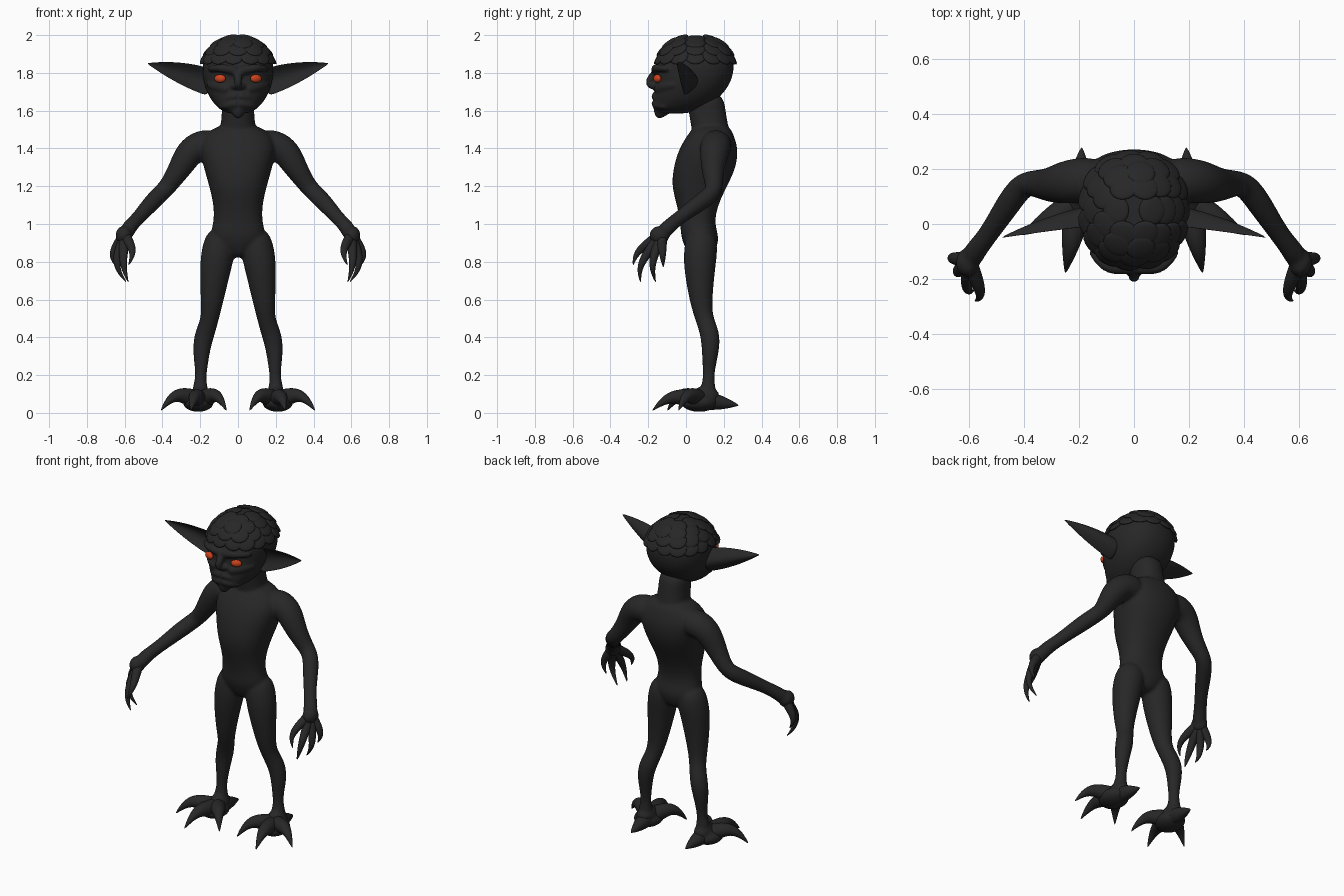
import bpy, bmesh, math
from mathutils import Vector, Matrix

cube = bpy.data.objects.get("Cube")
if cube:
    bpy.data.objects.remove(cube, do_unlink=True)


def material(name, colour):
    mat = bpy.data.materials.new(name)
    mat.use_nodes = True
    mat.diffuse_color = (*colour, 1)
    shader = mat.node_tree.nodes["Principled BSDF"]
    shader.inputs["Base Color"].default_value = (*colour, 1)
    shader.inputs["Roughness"].default_value = 0.8
    return mat


SKIN = material("charcoal skin", (0.02, 0.02, 0.02))
EYE = material("ember orange", (0.6, 0.055, 0.012))


def circle(count, power=1):
    """Cosine and sine pairs around one turn; a power under one squares it off."""
    def shaped(value):
        return math.copysign(abs(value) ** power, value)
    angles = [math.tau * step / count for step in range(count)]
    return [(shaped(math.cos(angle)), shaped(math.sin(angle))) for angle in angles]


def loft(bm, rings):
    """Bridge closed rings of points and cap both ends."""
    loops = [[bm.verts.new(point) for point in ring] for ring in rings]
    for lower, upper in zip(loops, loops[1:]):
        for i in range(len(lower)):
            bm.faces.new((lower[i - 1], lower[i], upper[i], upper[i - 1]))
    bm.faces.new(loops[0][::-1])
    bm.faces.new(loops[-1])


def stack(bm, sections):
    """Loft level, slightly squared ellipses given as (y, z, half width, half depth)."""
    loft(bm, [[(width * c, y + depth * s, z) for c, s in circle(16, SQUARE)]
              for y, z, width, depth in sections])


SQUARE = 0.87


def tube(bm, path, side):
    """Round limb through (x, y, z, radius)."""
    points = [Vector((side * x, y, z)) for x, y, z, radius in path]
    rings, across = [], None
    for i, point in enumerate(points):
        along = (points[min(i + 1, len(points) - 1)] - points[max(i - 1, 0)]).normalized()
        if across is None:
            across = along.orthogonal()
        across = (across - along * across.dot(along)).normalized()
        other = along.cross(across)
        radius = path[i][-1] * 1.07
        rings.append([point + radius * (across * c + other * s) for c, s in circle(10)])
    loft(bm, rings)


def bow(bm, side, base, tip, bulge, radius, end_radius=0.002):
    """Tapering tube from base to tip, bent towards its end by the bulge."""
    path, steps = [], 5
    for step in range(steps + 1):
        t = step / steps
        bend = math.sin(math.pi * t ** 1.4)
        point = Vector(base).lerp(Vector(tip), t) + Vector(bulge) * bend
        path.append((*point, end_radius + (radius - end_radius) * (1 - t * t)))
    tube(bm, path, side)


def ball(bm, center, size, turn=Matrix.Identity(3)):
    place = Matrix.Translation(center) @ turn.to_4x4() @ Matrix.Diagonal((*size, 1))
    bmesh.ops.create_uvsphere(bm, u_segments=16, v_segments=10, radius=1, matrix=place)


def finish(name, bm, mat, subsurf=2, voxel=0):
    """Turn the bmesh into a smooth object, optionally fused into one skin."""
    bmesh.ops.recalc_face_normals(bm, faces=bm.faces)
    for face in bm.faces:
        face.smooth = True
    mesh = bpy.data.meshes.new(name)
    bm.to_mesh(mesh)
    bm.free()
    mesh.materials.append(mat)
    obj = bpy.data.objects.new(name, mesh)
    bpy.context.collection.objects.link(obj)
    if subsurf:
        mod = obj.modifiers.new("round", "SUBSURF")
        mod.levels = mod.render_levels = subsurf
    if voxel:
        mod = obj.modifiers.new("fuse", "REMESH")
        mod.mode = "VOXEL"
        mod.voxel_size = voxel
        mod.use_smooth_shade = True
        mod = obj.modifiers.new("soften", "SMOOTH")
        mod.iterations = 3


def skull_section(angle):
    """Level ellipse of the skull: egg-shaped, drawn forward at the chin."""
    rise, spread = math.sin(angle), math.cos(angle)
    jaw = min(rise, 0)
    height = 0.18 if rise > 0 else 0.25
    return 0.05 - 0.13 * jaw * jaw, 1.82 + height * rise, 0.195 * spread, 0.21 * spread ** 0.7


# Body: torso, neck, arms and legs fused into one skin
bm = bmesh.new()
stack(bm, [(.08, .82, .05, .05), (.08, .86, .09, .08), (.075, .93, .16, .105), (.06, 1, .13, .09),
           (.06, 1.1, .13, .11), (.07, 1.2, .155, .15), (.1, 1.3, .185, .17),
           (.12, 1.4, .21, .16), (.13, 1.47, .19, .125), (.14, 1.53, .1, .09)])
stack(bm, [(.14, 1.4, .12, .1), (.13, 1.5, .095, .1), (.11, 1.6, .085, .1), (.1, 1.7, .09, .1)])
for side in (1, -1):
    # Shoulder to knuckles
    tube(bm, [(.1, .16, 1.42, .08), (.2, .16, 1.42, .083), (.26, .15, 1.38, .077),
              (.31, .14, 1.29, .06), (.37, .15, 1.2, .046), (.41, .14, 1.16, .046),
              (.46, .07, 1.11, .046), (.53, -.04, 1.03, .034), (.58, -.1, .98, .04),
              (.6, -.14, .93, .04)], side)
    ball(bm, (side * .605, -.14, .94), (.045, .055, .05))
    # Hip to ankle
    tube(bm, [(.08, .08, .97, .07), (.1, .08, .88, .09), (.12, .07, .77, .084),
              (.14, .08, .57, .056), (.15, .1, .49, .046), (.18, .13, .41, .052),
              (.195, .13, .33, .046), (.195, .12, .22, .03), (.2, .12, .16, .03),
              (.2, .11, .06, .06)], side)
    ball(bm, (side * .2, .1, .09), (.055, .08, .05))
    ball(bm, (side * .21, .07, .055), (.085, .1, .05))
finish("body", bm, SKIN, voxel=0.01)

# Head: skull with brow, nose, cheeks, lips and chin
bm = bmesh.new()
levels = 10
stack(bm, [skull_section(math.pi * (i / levels - 0.5)) for i in range(1, levels)])
bow(bm, 1, (0, -.14, 1.82), (0, -.18, 1.72), (0, -.03, 0), .022, .016)
bow(bm, 1, (0, -.12, 1.63), (0, -.15, 1.56), (0, 0, 0), .05, .01)
for side in (1, -1):
    bow(bm, side, (0, -.16, 1.81), (.16, -.09, 1.82), (0, -.04, .01), .024, .014)
    bow(bm, side, (.04, -.15, 1.71), (.16, -.05, 1.74), (0, -.02, 0), .03, .016)
    bow(bm, side, (0, -.18, 1.73), (.04, -.16, 1.73), (0, 0, 0), .018, .01)
    for lip in (1.68, 1.64):
        bow(bm, side, (0, -.17, lip), (.1, -.1, lip - .02), (0, -.02, 0), .02, .012)
finish("head", bm, SKIN, voxel=0.008)

# Scalp: rows of shallow overlapping scales sunk into the skull
bm = bmesh.new()
for row in range(4):
    y, z, width, depth = skull_section(0.4 + 0.27 * row)
    for c, s in circle(15 - 3 * row, SQUARE):
        spot = Vector((width * c, y + depth * s, z)) * .96 + Vector((0, .05, 1.8)) * .04
        outward = spot - Vector((0, .05, 1.76))
        turn = outward.to_track_quat("Z", "Y").to_matrix()
        ball(bm, spot, (.054, .05, .012), turn)
finish("scalp_scales", bm, SKIN, subsurf=0)

for side, label in ((1, "left"), (-1, "right")):
    # Ear: long cupped leaf, open to the front
    bm = bmesh.new()
    rings, steps = [], 7
    for step in range(steps + 1):
        t = step / steps
        x, y, z = Vector((.15, -.01, 1.75)).lerp(Vector((.48, -.05, 1.85)), t)
        half_height = .076 * (1 - t ** 1.9) + .002
        thickness = .02 * (1 - t) + .002
        rings.append([(side * x, y + s * s * half_height * .8 + s * thickness, z + c * half_height)
                      for c, s in circle(12)])
    loft(bm, rings)
    finish(label + "_ear", bm, SKIN)

    # Eye
    bm = bmesh.new()
    ball(bm, (side * .095, -.152, 1.77), (.032, .018, .022), Matrix.Rotation(side * .4, 3, "Z"))
    finish(label + "_eye", bm, EYE, subsurf=0)

    # Clawed fingers curling in from the palm: thumb, two long, little
    bm = bmesh.new()
    for tip, bulge in (((.58, -.28, .78), (-.03, -.03, .01)), ((.58, -.24, .69), (.02, -.04, 0)),
                       ((.59, -.16, .69), (.05, -.03, 0)), ((.64, -.12, .77), (.04, 0, 0))):
        bow(bm, side, (.6, -.13, .95), tip, bulge, .028)
    finish(label + "_hand_fingers", bm, SKIN)

    # Arched clawed toes and a flat heel spur
    bm = bmesh.new()
    for tip, arch in (((.41, -.04, .01), .06), ((.25, -.18, .01), .05),
                      ((.06, -.1, .01), .06), ((.19, .28, .04), 0)):
        bow(bm, side, (.2, .08, .07), tip, (0, 0, arch), .05)
    finish(label + "_foot_toes", bm, SKIN)
